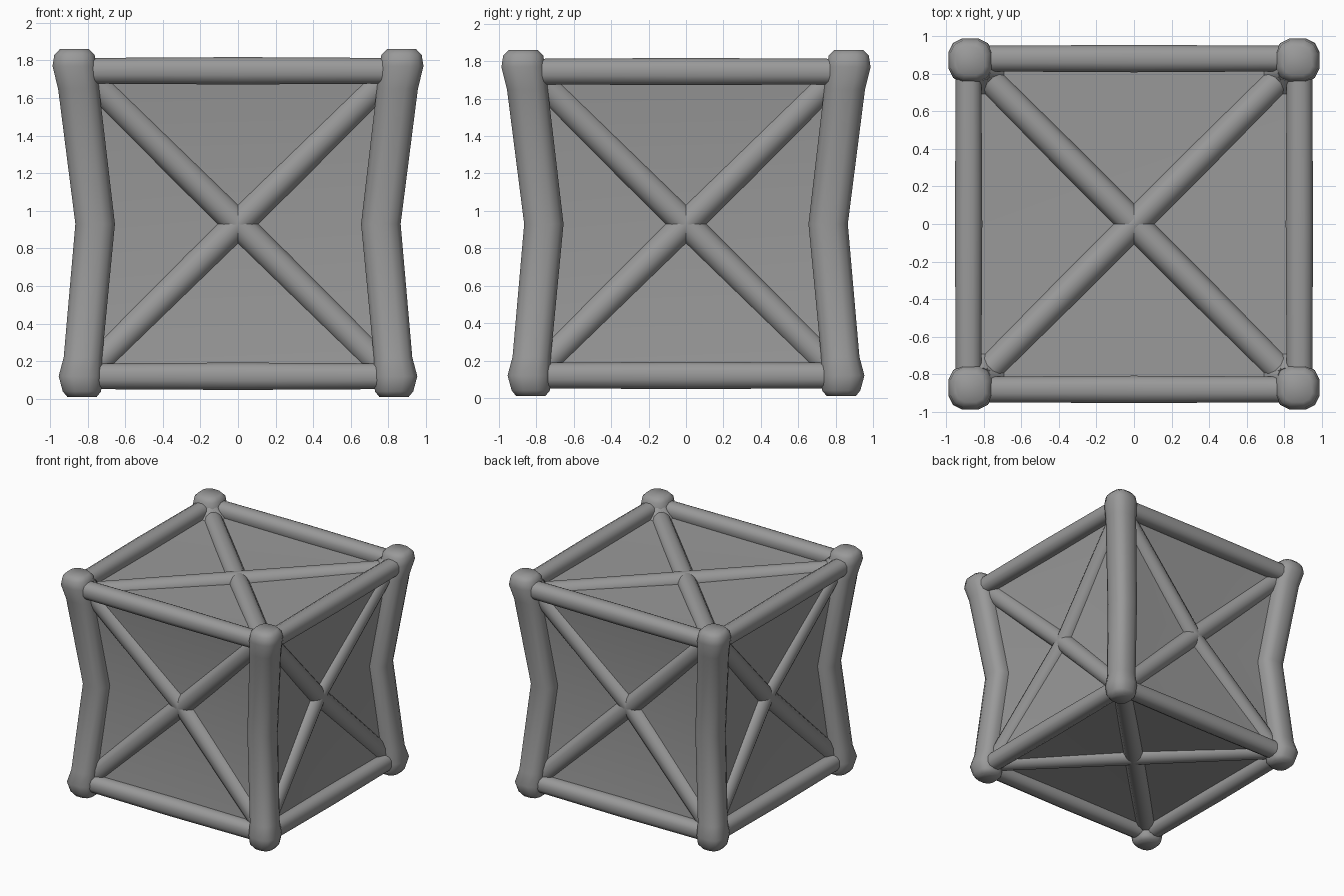
import bpy, bmesh, math
from mathutils import Vector, Matrix

cube = bpy.data.objects.get("Cube")
if cube:
    bpy.data.objects.remove(cube, do_unlink=True)

grey = bpy.data.materials.new("plain_grey")
grey.use_nodes = True
colour = (0.32, 0.32, 0.32, 1)
grey.diffuse_color = colour
grey.node_tree.nodes["Principled BSDF"].inputs["Base Color"].default_value = colour

MID = 0.93            # height of the pinched waist
TURNS = [Matrix.Rotation(math.radians(90 * i), 4, 'Z') for i in range(4)]
SIDES = ["front", "left", "back", "right"]


def finish(name, bm, angle=50):
    bmesh.ops.recalc_face_normals(bm, faces=bm.faces)
    mesh = bpy.data.meshes.new(name)
    bm.to_mesh(mesh)
    bm.free()
    mesh.materials.append(grey)
    obj = bpy.data.objects.new(name, mesh)
    bpy.context.collection.objects.link(obj)
    bpy.ops.object.select_all(action='DESELECT')
    obj.select_set(True)
    bpy.context.view_layer.objects.active = obj
    bpy.ops.object.shade_smooth_by_angle(angle=math.radians(angle))
    return obj


def tube(name, path, radii, side, up, squareness=1.0, count=12):
    """Loft a rounded section along a path; squareness < 1 gives flatter sides."""
    bm = bmesh.new()
    rings = []
    for point, radius in zip(path, radii):
        ring = []
        for i in range(count):
            a = math.tau * (i + 0.5) / count
            c, s = math.cos(a), math.sin(a)
            u = math.copysign(abs(c) ** squareness, c)
            v = math.copysign(abs(s) ** squareness, s)
            ring.append(bm.verts.new(point + radius * (u * side + v * up)))
        rings.append(ring)
    for low, high in zip(rings, rings[1:]):
        for i in range(count):
            j = (i + 1) % count
            bm.faces.new((low[i], low[j], high[j], high[i]))
    bm.faces.new(rings[0])
    bm.faces.new(rings[-1])
    return finish(name, bm)


def panel(name, rim, centre):
    """A fan of triangles dented towards its centre."""
    bm = bmesh.new()
    hub = bm.verts.new(centre)
    ring = [bm.verts.new(p) for p in rim]
    for i in range(len(ring)):
        bm.faces.new((hub, ring[i], ring[(i + 1) % len(ring)]))
    return finish(name, bm)


X, Y, Z = Vector((1, 0, 0)), Vector((0, 1, 0)), Vector((0, 0, 1))

# Corner posts: height, distance from the centre, radius
post_profile = [(0.01, 0.83, 0.08), (0.04, 0.83, 0.105), (0.12, 0.84, 0.117),
                (0.22, 0.825, 0.105), (MID, 0.76, 0.108), (1.65, 0.848, 0.112),
                (1.77, 0.87, 0.12), (1.83, 0.87, 0.11), (1.86, 0.87, 0.08)]
for name, turn in zip(["front_left", "back_left", "back_right", "front_right"], TURNS):
    path = [turn @ Vector((d, -d, z)) for z, d, r in post_profile]
    tube(name + "_post", path, [r for z, d, r in post_profile], X, Y, 0.75)

for name, turn in zip(SIDES, TURNS):
    side, out = turn @ X, turn @ -Y

    def place(x, d, z):
        return side * x + out * d + Z * z

    # Top and bottom rails
    for level, d, z in (("top", 0.88, 1.745), ("bottom", 0.835, 0.12)):
        path = [place(x, d, z) for x in (-0.85, 0, 0.85)]
        tube(f"{name}_{level}_rail", path, [0.07, 0.075, 0.07], out, Z, 0.85)

    # Sunken side panel
    rim = [place(-0.83, 0.83, 0.12), place(0.83, 0.83, 0.12), place(0.76, 0.76, MID),
           place(0.87, 0.86, 1.74), place(-0.87, 0.86, 1.74), place(-0.76, 0.76, MID)]
    panel(name + "_panel", rim, place(0, 0.74, MID))

    # Crossed braces, bent inwards at the middle
    for label, s in (("rising", 1), ("falling", -1)):
        path = [place(-0.8 * s, 0.79, 0.14), place(0, 0.722, MID), place(0.82 * s, 0.82, 1.74)]
        across = (side - Z * s).normalized()
        tube(f"{name}_{label}_brace", path, [0.078] * 3, across, out)

# Top and bottom panels with their crossed braces
for level, d, z, hub, lift in (("top", 0.87, 1.72, 1.70, 1.69), ("bottom", 0.83, 0.13, 0.15, 0.16)):
    rim = [turn @ Vector((d, -d, z)) for turn in TURNS]
    panel(level + "_panel", rim, (0, 0, hub))
    for label, s in (("rising", 1), ("falling", -1)):
        path = [Vector((x, x * s, lift)) for x in (-0.83, 0, 0.83)]
        across = Vector((1, -s, 0)).normalized()
        tube(f"{level}_{label}_brace", path, [0.078] * 3, across, Z)
